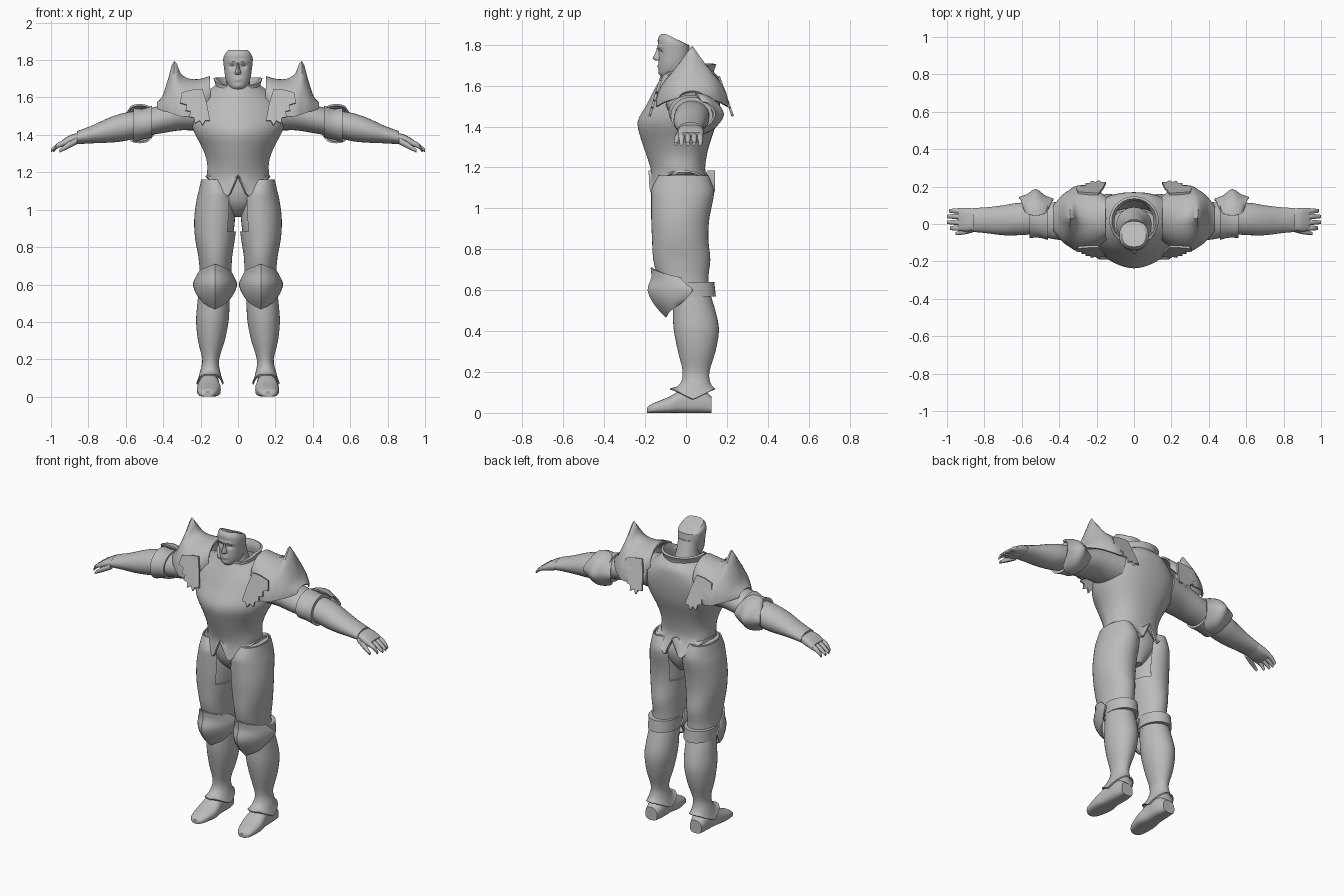
import bpy
import bmesh
from math import sin, cos, pi, exp

cube = bpy.data.objects.get("Cube")
if cube:
    bpy.data.objects.remove(cube, do_unlink=True)

steel = bpy.data.materials.new("plain_grey")
steel.use_nodes = True
GREY = (0.5, 0.5, 0.5, 1.0)
steel.diffuse_color = GREY
steel.node_tree.nodes["Principled BSDF"].inputs["Base Color"].default_value = GREY


def finish(name, bm, thick=0, mirror=True, angle=40):
    """Turn a bmesh into a named object, thicken, mirror and smooth it."""
    bmesh.ops.recalc_face_normals(bm, faces=bm.faces)
    mesh = bpy.data.meshes.new(name)
    bm.to_mesh(mesh)
    bm.free()
    mesh.materials.append(steel)
    ob = bpy.data.objects.new(name, mesh)
    bpy.context.collection.objects.link(ob)
    bpy.ops.object.select_all(action='DESELECT')
    ob.select_set(True)
    bpy.context.view_layer.objects.active = ob
    if thick:
        mod = ob.modifiers.new("Thickness", 'SOLIDIFY')
        mod.thickness = thick
        mod.offset = 0
        bpy.ops.object.modifier_apply(modifier=mod.name)
    if mirror:
        mod = ob.modifiers.new("Mirror", 'MIRROR')
        mod.use_mirror_merge = False
        bpy.ops.object.modifier_apply(modifier=mod.name)
    bpy.ops.object.shade_smooth_by_angle(angle=angle * pi / 180)
    return ob


def dense(rows, k):
    """Smooth in-between rows, passing through the given ones."""
    out = []
    for i in range(len(rows) - 1):
        a, b, c, d = (rows[max(i - 1, 0)], rows[i], rows[i + 1],
                      rows[min(i + 2, len(rows) - 1)])
        for j in range(k):
            t = j / k
            out.append([q + t / 2 * (r - p + t * (2 * p - 5 * q + 4 * r - s
                        + t * (3 * (q - r) + s - p)))
                        for p, q, r, s in zip(a, b, c, d)])
    return out + [list(rows[-1])]


def skin(bm, grid, closed, drop=None):
    verts = [[bm.verts.new(p) for p in row] for row in grid]
    n = len(verts[0])
    for i in range(len(verts) - 1):
        for j in range(n if closed else n - 1):
            if drop and drop(i, j):
                continue
            m = (j + 1) % n
            bm.faces.new((verts[i][j], verts[i][m], verts[i + 1][m], verts[i + 1][j]))
    return verts


def loft(name, axis, rows, n=32, k=3, power=(1, 1), caps=True, shape=None,
         drop=None, thick=0, mirror=True):
    """Rounded sections (station, u0, u1, v0, v1) joined along an axis."""
    place = {'x': lambda t, u, v: (t, u, v), 'y': lambda t, u, v: (u, t, v),
             'z': lambda t, u, v: (u, v, t)}[axis]
    rows = dense(rows, k)
    grid = []
    for t, u0, u1, v0, v1 in rows:
        ring = []
        for j in range(n):
            c, s = cos(2 * pi * j / n - pi / 2), sin(2 * pi * j / n - pi / 2)
            p = power[0] if s < 0 else power[1]
            c, s = (abs(w) ** p * (1 if w > 0 else -1) for w in (c, s))
            co = place(t, (u0 + u1 + (u1 - u0) * c) / 2, (v0 + v1 + (v1 - v0) * s) / 2)
            ring.append(shape(*co) if shape else co)
        grid.append(ring)
    bm = bmesh.new()
    rule = drop and (lambda i, j: drop(cos(2 * pi * (j + .5) / n - pi / 2), rows[i][0]))
    verts = skin(bm, grid, True, rule)
    if caps:
        bm.faces.new(verts[0])
        bm.faces.new(verts[-1])
    return finish(name, bm, thick, mirror)


def sheet(name, rows, point, n=16, k=3, thick=.01):
    """Open curved plate, each row swept across t from -1 to 1."""
    bm = bmesh.new()
    skin(bm, [[point(r, 2 * j / n - 1) for j in range(n + 1)] for r in dense(rows, k)], False)
    return finish(name, bm, thick)


def even(*rows):
    """Sections centred on x = 0: (z, half width, front, back)."""
    return [(z, -w, w, a, b) for z, w, a, b in rows]


# Breastplate, with hip flaps notched at front and back centre
def hip_hem(x, y, z):
    if z < 1.17:
        drop = max(0, min(abs(x) / .05, (.17 - abs(x)) / .12))
        z = 1.17 - (1.17 - z) * drop + .01 * (1 - drop)
    return x, y, z


loft("breastplate", 'z', even(
    (1.065, .172, -.18, .14), (1.17, .163, -.165, .092), (1.25, .16, -.185, .095),
    (1.33, .185, -.212, .115), (1.42, .232, -.232, .145), (1.5, .25, -.19, .16),
    (1.57, .225, -.155, .165), (1.63, .16, -.122, .16), (1.665, .11, -.105, .13)),
    n=64, power=(1.15, .85), caps=False, shape=hip_hem, thick=.01, mirror=False)
loft("pelvis", 'z', even((1.2, .145, -.145, .08), (1.1, .16, -.15, .115),
                         (1.02, .1, -.125, .1), (.96, .03, -.06, .06)), mirror=False)

# Collar and neck
loft("collar", 'z', even((1.63, .112, -.118, .135), (1.67, .113, -.11, .13),
                         (1.705, .125, -.105, .142)), n=40, caps=False, thick=.014,
     shape=lambda x, y, z: (x, y, z - .05 * max(0, -y / .1)), mirror=False)
loft("neck", 'z', even((1.58, .095, -.1, .09), (1.66, .066, -.085, .06),
                       (1.76, .06, -.07, .025)), mirror=False)


# Head with eye hollows, brow, lips and a sloping crown
def face(x, y, z):
    def bump(cx, cz, sx, sz):
        return exp(-((abs(x) - cx) / sx) ** 2 - ((z - cz) / sz) ** 2)
    if y < -.07:
        y += .014 * bump(.03, 1.766, .016, .011) - .007 * bump(.025, 1.79, .03, .008)
        y -= .007 * bump(0, 1.695, .02, .009) + .005 * bump(0, 1.662, .02, .012)
    if z > 1.8:
        z -= (z - 1.8) * max(0, (y + .1) / .11)
    return x, y, z


loft("head", 'z', even((1.638, .03, -.115, -.05), (1.66, .05, -.13, -.01), (1.7, .066, -.134, .01),
                       (1.75, .074, -.134, .02), (1.8, .079, -.137, .015),
                       (1.83, .075, -.137, .01), (1.853, .064, -.122, -.005)),
     n=56, k=6, power=(.9, .9), shape=face, mirror=False)
loft("nose", 'z', even((1.785, .007, -.143, -.11), (1.76, .008, -.15, -.11),
                       (1.733, .016, -.163, -.11), (1.722, .013, -.145, -.11)),
     n=12, power=(1.3, 1), mirror=False)

# Shoulder guards: arched shells rising to a spike, with ragged flaps
sheet("shoulder_guard",
      [(.15, 1.71, 1.6, .11, 0), (.2, 1.695, 1.54, .15, 0), (.26, 1.685, 1.5, .172, .01),
       (.31, 1.68, 1.5, .168, .045), (.34, 1.67, 1.51, .15, .12), (.37, 1.65, 1.52, .13, .045),
       (.4, 1.605, 1.53, .1, 0), (.43, 1.57, 1.54, .06, 0)],
      lambda r, t: (r[0], .03 + r[3] * sin(t * pi / 2),
                    r[2] + (r[1] - r[2]) * cos(t * pi / 2) + r[4] * (1 - abs(t)) ** 3),
      n=24)
FLAP = [(.19, 1.645), (.245, 1.64), (.3, 1.625), (.31, 1.57), (.275, 1.56), (.28, 1.53),
        (.255, 1.525), (.26, 1.495), (.235, 1.49), (.23, 1.46), (.205, 1.475), (.19, 1.45),
        (.175, 1.475), (.15, 1.475), (.165, 1.56)]
for name, y0, lean in (("front_flap", -.175, .3), ("back_flap", .225, -.35)):
    bm = bmesh.new()
    bm.faces.new([bm.verts.new((x, y0 + (z - 1.46) * lean, z)) for x, z in FLAP])
    finish(name, bm, .012)

# Arms, elbow guards and hands
loft("arm", 'x', [(.18, -.1, .14, 1.42, 1.62), (.3, -.095, .125, 1.425, 1.6),
                  (.4, -.085, .118, 1.41, 1.565), (.46, -.075, .115, 1.4, 1.545),
                  (.53, -.057, .115, 1.385, 1.53), (.62, -.06, .113, 1.365, 1.515),
                  (.7, -.06, .1, 1.358, 1.487), (.78, -.05, .09, 1.355, 1.45),
                  (.86, -.042, .085, 1.35, 1.42)])
loft("elbow_band", 'x', [(.46, -.085, .13, 1.385, 1.555), (.51, -.073, .125, 1.375, 1.54),
                         (.56, -.075, .13, 1.36, 1.545)])
sheet("elbow_guard", [(.43, .03, .06, .13, .08), (.48, 0, .09, .15, .055),
                      (.525, 0, .1, .182, .045), (.57, 0, .09, .155, .055),
                      (.615, -.03, .06, .14, .08)],
      lambda r, t: (r[0] + r[1] * abs(t), r[3] + (r[4] - r[3]) * abs(t) ** 1.4,
                    1.46 + r[2] * sin(t * pi / 2)))
loft("palm", 'x', [(.83, -.03, .078, 1.365, 1.412), (.89, -.04, .086, 1.345, 1.402),
                   (.94, -.036, .086, 1.335, 1.372)], n=20, power=(.7, .7))
for i, (y, tip) in enumerate(((.07, .99), (.04, 1), (.009, 1), (-.022, .985))):
    loft(f"finger_{i + 1}", 'x', [(.92, y - .015, y + .015, 1.342, 1.375),
                                  (.96, y - .014, y + .014, 1.33, 1.36),
                                  (tip, y - .009, y + .009, 1.307, 1.325)], n=10)
loft("thumb", 'x', [(.86, -.045, -.01, 1.35, 1.39), (.91, -.057, -.027, 1.325, 1.36),
                    (.955, -.06, -.043, 1.305, 1.322)], n=10)

# Thighs: plate open on the inner side over a slimmer leg
THIGH = [(1.16, .06, .193, -.13, .105), (1.1, .02, .206, -.162, .13), (1.05, .008, .218, -.166, .13),
         (.95, .008, .23, -.166, .11), (.85, .02, .226, -.162, .105),
         (.75, .035, .208, -.156, .115), (.66, .04, .2, -.13, .105), (.56, .05, .2, -.07, .11)]
loft("thigh_plate", 'z', THIGH, n=40, caps=False, thick=.008,
     drop=lambda side, z: side < -.6 and z > .89)
loft("inner_thigh", 'z', [(z, a + .008, b - .008, c + .008, d - .008) for z, a, b, c, d in THIGH])

# Knees
loft("knee_strap", 'z', [(.64, .035, .212, -.08, .138), (.57, .035, .212, -.08, .146)], k=1)
sheet("knee_guard", [(.71, -.05, .085, -.168, -.03), (.66, -.03, .102, -.165, 0),
                     (.6, 0, .113, -.183, .033), (.53, .03, .1, -.15, 0),
                     (.47, .065, .08, -.095, -.03)],
      lambda r, t: (.123 + r[2] * sin(t * pi / 2), r[3] + (r[4] - r[3]) * abs(t) ** 1.4,
                    r[0] + r[1] * abs(t)))


# Greaves with an ankle hem that dips at the sides, and boots
def ankle_hem(x, y, z):
    if z < .14:
        z -= (.14 - z) * (.8 - 1.2 * min(1, abs(y - .035) / .1))
    return x, y, z


loft("greave", 'z', [(.58, .05, .205, -.06, .115), (.48, .05, .215, -.06, .145),
                     (.4, .055, .22, -.055, .157), (.3, .075, .21, -.035, .14),
                     (.2, .105, .187, -.012, .11), (.14, .1, .198, -.025, .118),
                     (.098, .08, .218, -.078, .14)],
     n=36, shape=ankle_hem, caps=False, thick=.008)
loft("boot", 'y', [(-.19, .14, .185, 0, .025), (-.165, .115, .21, 0, .045),
                   (-.08, .092, .22, 0, .08), (-.01, .1, .21, 0, .12),
                   (.07, .1, .205, 0, .12), (.125, .115, .195, 0, .08)],
     n=28, power=(.6, .9))
